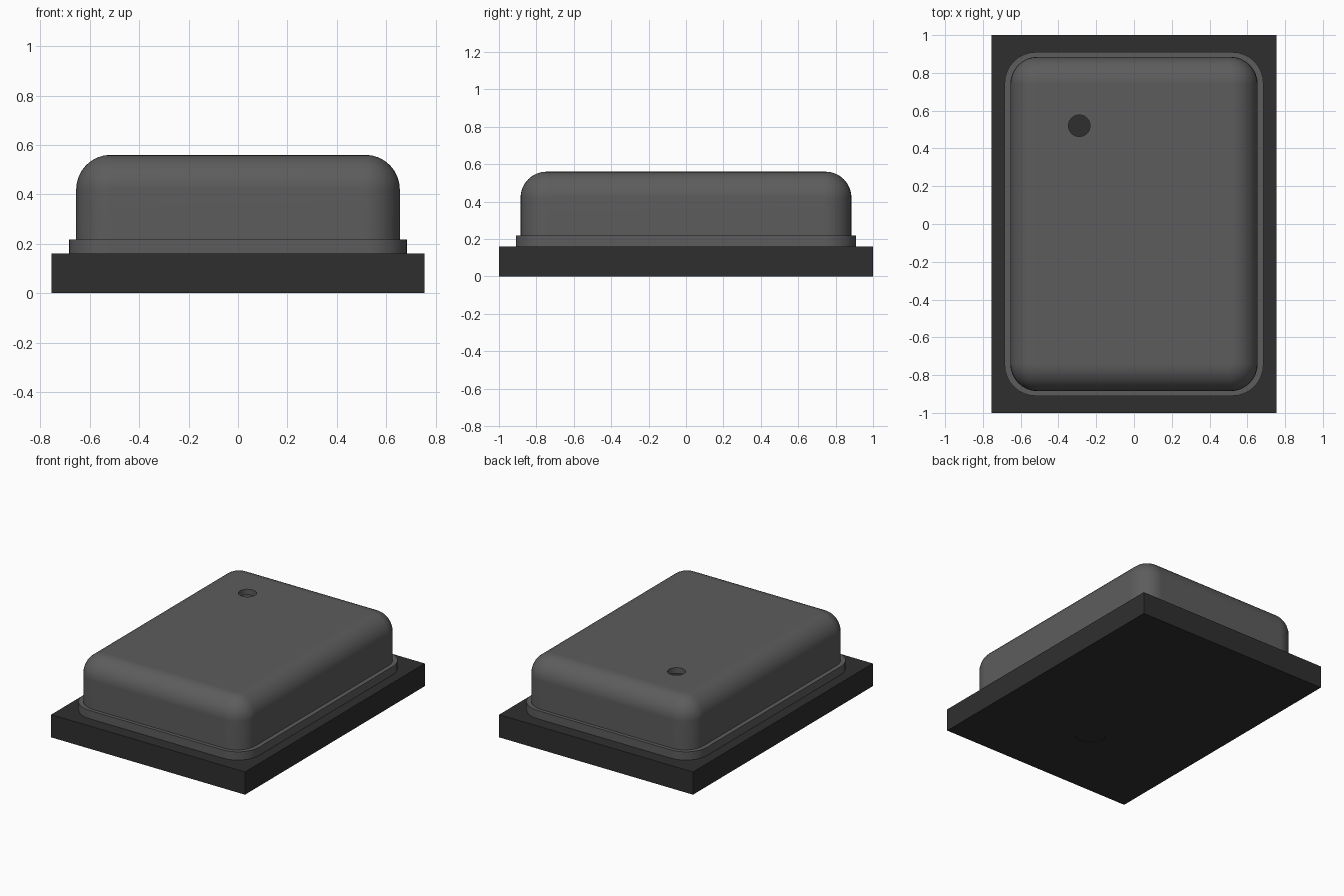
import bpy, bmesh, math

cube = bpy.data.objects.get("Cube")
if cube:
    bpy.data.objects.remove(cube, do_unlink=True)


def material(name, value):
    m = bpy.data.materials.new(name)
    m.use_nodes = True
    color = (value, value, value, 1)
    m.diffuse_color = color
    m.node_tree.nodes["Principled BSDF"].inputs["Base Color"].default_value = color
    return m


BLACK = material("charcoal", 0.028)
GREY = material("dark grey metal", 0.108)


def ring_points(hx, hy, r, z, steps=8):
    """Rounded rectangle outline at height z."""
    points = []
    for k, (sx, sy) in enumerate([(1, 1), (-1, 1), (-1, -1), (1, -1)]):
        for i in range(steps + 1):
            a = math.pi / 2 * (k + i / steps)
            points.append((sx * (hx - r) + r * math.cos(a),
                           sy * (hy - r) + r * math.sin(a), z))
    return points


def loft(name, outlines, mat):
    """Skin a stack of outlines and cap both ends."""
    bm = bmesh.new()
    rings = [[bm.verts.new(p) for p in outline] for outline in outlines]
    n = len(rings[0])
    for a, b in zip(rings, rings[1:]):
        for i in range(n):
            j = (i + 1) % n
            bm.faces.new((a[i], a[j], b[j], b[i]))
    bm.faces.new(rings[0])
    bm.faces.new(rings[-1])
    bmesh.ops.recalc_face_normals(bm, faces=bm.faces)
    mesh = bpy.data.meshes.new(name)
    bm.to_mesh(mesh)
    bm.free()
    mesh.materials.append(mat)
    obj = bpy.data.objects.new(name, mesh)
    bpy.context.collection.objects.link(obj)
    return obj


def activate(obj):
    bpy.ops.object.select_all(action="DESELECT")
    obj.select_set(True)
    bpy.context.view_layer.objects.active = obj


def drill(obj, x, y, z, radius, depth, sides):
    """Cut a round vertical hole centred on z."""
    bpy.ops.mesh.primitive_cylinder_add(vertices=sides, radius=radius,
                                        depth=depth, location=(x, y, z))
    cutter = bpy.context.object
    cutter.name = "hole_cutter"
    cutter.hide_render = True
    cutter.data.materials.append(obj.data.materials[0])
    activate(obj)
    mod = obj.modifiers.new("hole", "BOOLEAN")
    mod.operation = "DIFFERENCE"
    mod.solver = "EXACT"
    mod.object = cutter
    bpy.ops.object.modifier_apply(modifier=mod.name)
    bpy.data.objects.remove(cutter, do_unlink=True)


def dome(inset, top, fillet, steps=8):
    """Outlines of the filleted upper edge, from wall to top."""
    rings = []
    for i in range(steps + 1):
        a = math.pi / 2 * i / steps
        d = inset + fillet * (1 - math.cos(a))
        rings.append(ring_points(0.655 - d, 0.885 - d, 0.145 - d,
                                 top - fillet * (1 - math.sin(a))))
    return rings


# Base board with a shallow round port mark underneath
bpy.ops.mesh.primitive_cube_add(size=1, location=(0, 0, 0.08))
base = bpy.context.object
base.name = "base_board"
base.scale = (1.51, 2, 0.16)
base.data.materials.append(BLACK)
activate(base)
bpy.ops.object.transform_apply(location=True, scale=True)
drill(base, 0, -0.44, 0, 0.1, 0.008, 32)

# Hollow lid: inner dome down to the board, flange, then outer dome
T = 0.04
inner = dome(T, 0.56 - T, 0.1)[::-1]
skirt = [
    ring_points(0.655 - T, 0.885 - T, 0.145 - T, 0.16),
    ring_points(0.685, 0.91, 0.165, 0.16),
    ring_points(0.685, 0.91, 0.165, 0.218),
    ring_points(0.655, 0.885, 0.145, 0.218),
]
lid = loft("lid", inner + skirt + dome(0, 0.56, 0.14), GREY)

# Vent hole through the lid top
drill(lid, -0.29, 0.52, 0.54, 0.058, 0.12, 16)

activate(lid)
bpy.ops.object.shade_smooth_by_angle(angle=math.radians(30))
normals = lid.modifiers.new("clean_shading", "WEIGHTED_NORMAL")
normals.keep_sharp = True
